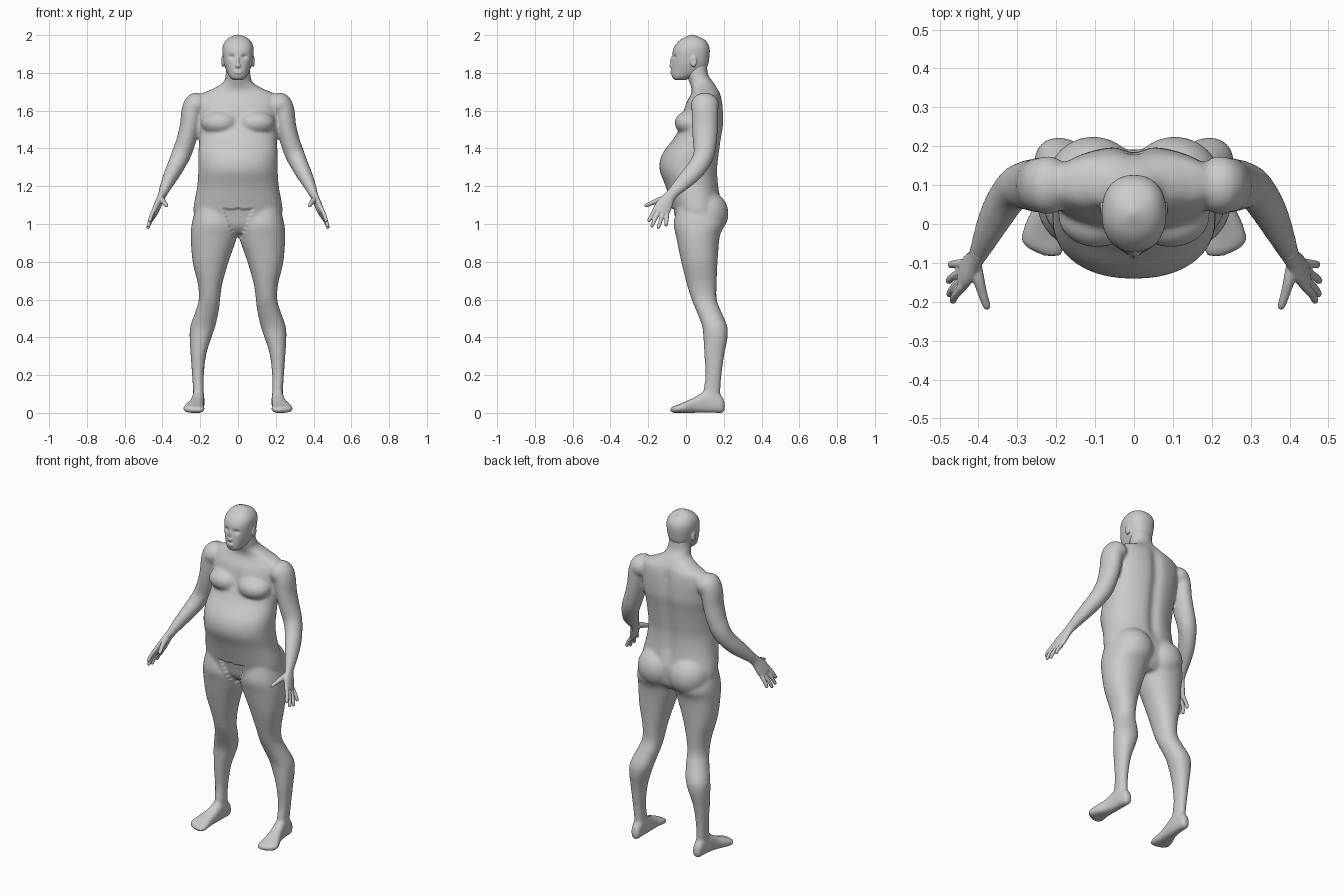
import bpy, bmesh, math
from mathutils import Vector, Matrix

if "Cube" in bpy.data.objects:
    bpy.data.objects.remove(bpy.data.objects["Cube"])

skin = bpy.data.materials.new("plain grey")
skin.diffuse_color = (0.6, 0.6, 0.6, 1)
skin.use_nodes = True
skin.node_tree.nodes["Principled BSDF"].inputs["Base Color"].default_value = skin.diffuse_color


def spline(rows, steps=6):
    """Catmull-Rom resampling of a list of number tuples."""
    out = []
    for i in range(len(rows) - 1):
        p0, p1 = rows[max(i - 1, 0)], rows[i]
        p2, p3 = rows[i + 1], rows[min(i + 2, len(rows) - 1)]
        for s in range(steps):
            t = s / steps
            out.append([0.5 * (2 * b + (c - a) * t + (2 * a - 5 * b + 4 * c - d) * t * t
                               + (3 * b - a - 3 * c + d) * t ** 3)
                        for a, b, c, d in zip(p0, p1, p2, p3)])
    out.append(list(rows[-1]))
    return out


def unit_ring(power, n=40):
    """Superellipse outline of radius 1."""
    def f(v):
        return math.copysign(abs(v) ** (2 / power), v)
    return [(f(math.cos(k * math.tau / n)), f(math.sin(k * math.tau / n))) for k in range(n)]


def skin_rings(bm, rings, mirror):
    """Bridge rings of points into a closed shell, optionally on both sides."""
    for sx in ((1, -1) if mirror else (1,)):
        loops = [[bm.verts.new((p[0] * sx, p[1], p[2])) for p in r] for r in rings]
        n = len(loops[0])
        for a, b in zip(loops, loops[1:]):
            for k in range(n):
                bm.faces.new((a[k], a[(k + 1) % n], b[(k + 1) % n], b[k]))
        bm.faces.new(loops[0][::-1])
        bm.faces.new(loops[-1])


def loft(bm, rows, axis="z", power=2.2, mirror=False):
    """Rows: position on the axis, then min/max of the two other directions."""
    rings = []
    for t, a0, a1, b0, b1 in spline(rows):
        ring = []
        for u, v in unit_ring(power):
            a, b = (a0 + a1) / 2 + u * (a1 - a0) / 2, (b0 + b1) / 2 + v * (b1 - b0) / 2
            ring.append((a, b, t) if axis == "z" else (a, t, b))
        rings.append(ring)
    skin_rings(bm, rings, mirror)


def tube(bm, rows, side, mirror=True):
    """Rows: x, y, z, radius along side, radius across it."""
    pts = spline(rows)
    rings = []
    for i, p in enumerate(pts):
        c = Vector(p[:3])
        d = (Vector(pts[min(i + 1, len(pts) - 1)][:3]) - Vector(pts[max(i - 1, 0)][:3])).normalized()
        s = Vector(side)
        s = (s - d * s.dot(d)).normalized()
        w = d.cross(s)
        rings.append([c + s * u * p[3] + w * v * p[4] for u, v in unit_ring(2, 24)])
    skin_rings(bm, rings, mirror)


def blob(bm, c, r, mirror=True):
    for sx in ((1, -1) if mirror else (1,)):
        m = Matrix.Translation((c[0] * sx, c[1], c[2])) @ Matrix.Diagonal((*r, 1))
        bmesh.ops.create_uvsphere(bm, u_segments=32, v_segments=20, radius=1, matrix=m)


def finish(bm, name, voxel, smooth, shape=None):
    """Fuse the shells into one skin, smooth it, then sculpt by a rule."""
    bmesh.ops.recalc_face_normals(bm, faces=bm.faces)
    me = bpy.data.meshes.new(name)
    bm.to_mesh(me)
    bm.free()
    ob = bpy.data.objects.new(name, me)
    bpy.context.collection.objects.link(ob)
    rm = ob.modifiers.new("fuse", "REMESH")
    rm.mode, rm.voxel_size = "VOXEL", voxel
    sm = ob.modifiers.new("soften", "SMOOTH")
    sm.factor, sm.iterations = 0.5, smooth
    dg = bpy.context.evaluated_depsgraph_get()
    new = bpy.data.meshes.new_from_object(ob.evaluated_get(dg))
    ob.modifiers.clear()
    ob.data = new
    if shape:
        for v in new.vertices:
            shape(v.co)
    new.materials.clear()
    new.materials.append(skin)
    new.shade_smooth()
    return ob


def bump(d, width):
    return math.exp(-(d / width) ** 2)


# ---- body: torso, neck, arms, legs, feet
bm = bmesh.new()
torso = [(0.95, .13, -.02, .15), (0.99, .2, -.05, .18), (1.05, .232, -.065, .19),
         (1.1, .234, -.078, .19), (1.2, .216, -.108, .175), (1.29, .21, -.14, .17),
         (1.37, .21, -.126, .178), (1.46, .205, -.06, .19), (1.52, .208, -.035, .2),
         (1.58, .212, -.02, .2), (1.64, .215, .0, .195), (1.685, .2, .025, .185),
         (1.715, .135, .03, .17), (1.75, .078, .018, .145), (1.79, .066, .005, .118),
         (1.85, .06, .005, .11)]
loft(bm, [(z, -w, w, a, b) for z, w, a, b in torso])
blob(bm, (.095, .02, 1.535), (.1, .08, .065))      # chest
blob(bm, (.105, .11, 1.055), (.118, .115, .12))    # buttocks
blob(bm, (.222, .1, 1.63), (.064, .075, .065))     # shoulders
tube(bm, [(.215, .095, 1.66, .05, .045), (.235, .1, 1.635, .068, .052),
          (.245, .1, 1.59, .071, .056), (.255, .1, 1.52, .069, .053),
          (.275, .1, 1.44, .064, .052), (.3, .095, 1.37, .056, .052),
          (.325, .07, 1.315, .052, .047), (.35, .03, 1.265, .05, .042),
          (.375, -.02, 1.215, .042, .034), (.395, -.065, 1.17, .032, .026),
          (.407, -.09, 1.14, .028, .02)], (0, 1, 0))   # arms
loft(bm, [(1.08, .03, .225, -.05, .17), (1.0, .004, .245, -.065, .2),
          (.93, .006, .25, -.052, .178), (.8, .05, .24, -.025, .167),
          (.68, .084, .212, .005, .162), (.6, .095, .208, .03, .163),
          (.54, .102, .224, .055, .185), (.46, .12, .252, .085, .218),
          (.4, .14, .256, .092, .22), (.31, .168, .251, .097, .203),
          (.2, .181, .243, .103, .188), (.12, .181, .238, .093, .182),
          (.05, .182, .236, .09, .18)], mirror=True)   # legs
loft(bm, [(.206, .19, .22, .015, .05), (.192, .182, .233, .0, .085),
          (.15, .178, .24, 0, .12), (.1, .178, .245, 0, .115),
          (.05, .18, .257, 0, .085), (0, .18, .28, 0, .062),
          (-.04, .176, .29, 0, .045), (-.065, .178, .27, 0, .036),
          (-.083, .188, .23, .006, .026)], "y", 2.6, True)   # feet


def body_shape(co):
    # spine groove
    if co.y > .1 and 1.1 < co.z < 1.74:
        fade = min(1, (co.z - 1.1) / .1, (1.74 - co.z) / .1)
        co.y -= .016 * fade * bump(co.x, .035)
    # breastbone dip
    if co.y < .05 and 1.47 < co.z < 1.66:
        co.y += .008 * bump(co.x, .03) * bump(co.z - 1.56, .06)
    # recessed groin panel
    if co.y < .04 and .93 < co.z < 1.08 and abs(co.x) < .02 + .06 * (co.z - .93) / .15:
        co.y += .018


finish(bm, "body", .009, 7, body_shape)

# ---- head with nose, lips, ears
bm = bmesh.new()
skull = [(1.762, .026, -.058, .0), (1.776, .043, -.072, .03), (1.8, .057, -.078, .09),
         (1.84, .072, -.076, .116), (1.88, .08, -.073, .123), (1.92, .083, -.069, .126),
         (1.95, .078, -.054, .119), (1.975, .062, -.03, .1), (1.992, .038, .0, .066),
         (2.002, .008, .024, .04)]
loft(bm, [(z, -w, w, a, b) for z, w, a, b in skull], power=2.25)
blob(bm, (0, -.076, 1.838), (.015, .013, .013), False)
blob(bm, (0, -.073, 1.858), (.009, .012, .03), False)
blob(bm, (0, -.076, 1.803), (.022, .009, .009), False)
blob(bm, (.08, .04, 1.862), (.011, .018, .031))


def head_shape(co):
    # eye sockets and mouth line
    if co.y < -.02:
        co.y += .011 * bump(abs(co.x) - .033, .015) * bump(co.z - 1.885, .012)
        co.y += .004 * bump(co.x, .02) * bump(co.z - 1.803, .004)
    # hollow of the ear
    if abs(co.x) > .083:
        co.x -= math.copysign(.006, co.x) * bump(co.y - .038, .008) * bump(co.z - 1.864, .016)


finish(bm, "head", .004, 4, head_shape)

# ---- hands: palm, four fingers, thumb
bm = bmesh.new()
across = Vector((0, -.86, .51))
tube(bm, [(.395, -.065, 1.17, .03, .024), (.408, -.09, 1.14, .032, .02),
          (.425, -.115, 1.1, .044, .019), (.44, -.133, 1.065, .044, .016),
          (.445, -.138, 1.055, .036, .011)], across)
tips = [(-.034, (.474, -.105, .99)), (-.012, (.479, -.148, .976)),
        (.012, (.477, -.183, .984)), (.034, (.468, -.2, 1.012))]
for k, tip in tips:
    base = Vector((.438, -.13, 1.07)) + across * k
    mid = base.lerp(Vector(tip), .55) + Vector((.004, 0, 0))
    tube(bm, [(*base, .012, .012), (*mid, .0105, .0105),
              (*base.lerp(Vector(tip), .93), .009, .009), (*tip, .004, .004)], across)
tube(bm, [(.408, -.1, 1.135, .016, .016), (.4, -.14, 1.125, .017, .015),
          (.389, -.18, 1.112, .012, .012), (.379, -.21, 1.098, .01, .01),
          (.376, -.219, 1.094, .005, .005)], (0, 0, 1))
finish(bm, "hands", .004, 2)
